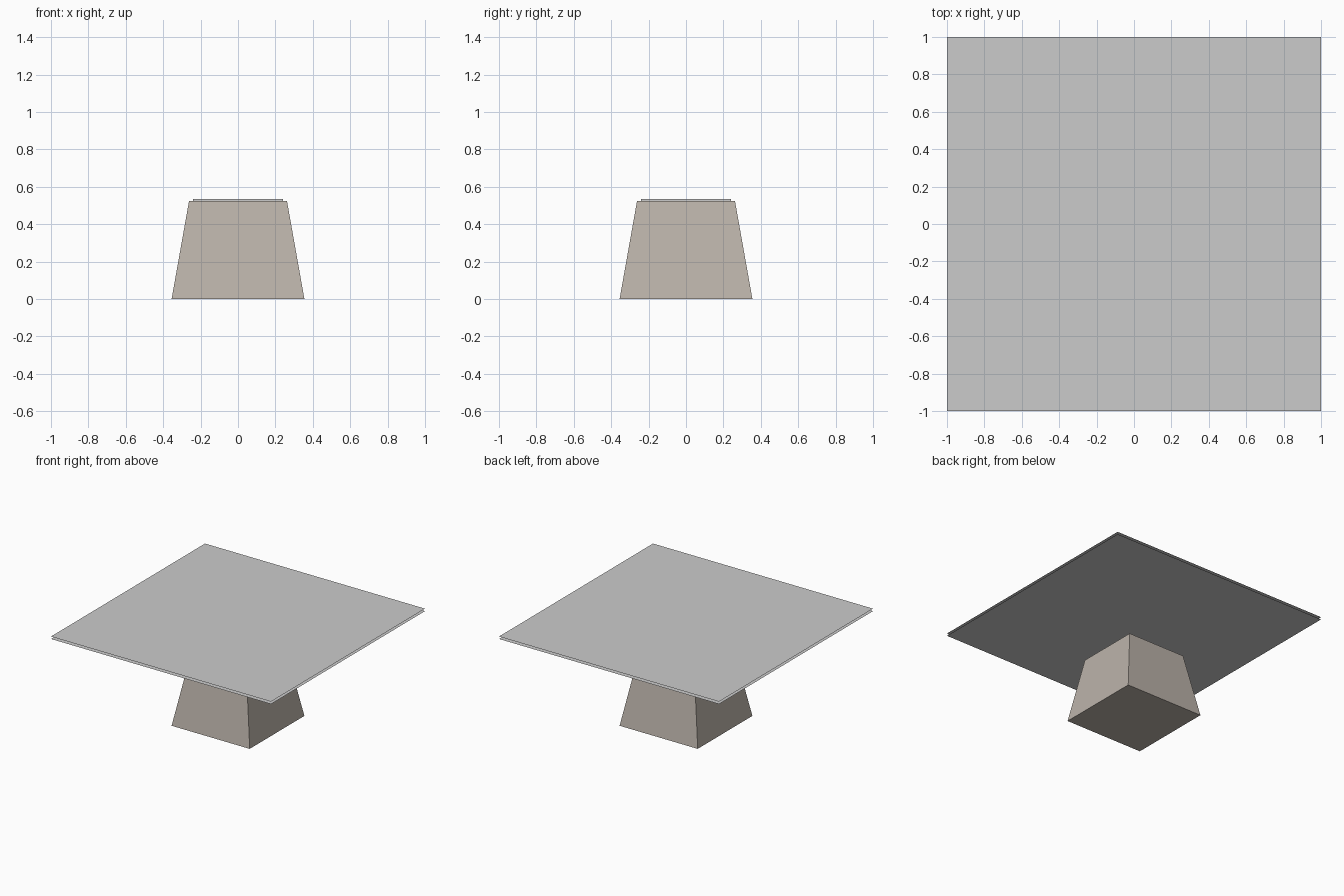
import bpy, bmesh

if "Cube" in bpy.data.objects:
    bpy.data.objects.remove(bpy.data.objects["Cube"])


def mesh_object(name, build, color=None):
    bm = bmesh.new()
    build(bm)
    bmesh.ops.recalc_face_normals(bm, faces=bm.faces)
    me = bpy.data.meshes.new(name)
    bm.to_mesh(me)
    bm.free()
    ob = bpy.data.objects.new(name, me)
    bpy.context.collection.objects.link(ob)
    if color:
        mat = bpy.data.materials.new(name + "_material")
        mat.diffuse_color = color
        mat.use_nodes = True
        mat.node_tree.nodes["Principled BSDF"].inputs["Base Color"].default_value = mat.diffuse_color
        me.materials.append(mat)
    return ob


def frustum(bottom, top, z0, z1):
    # Square block with different half widths at bottom and top
    def build(bm):
        rings = []
        for h, z in ((bottom, z0), (top, z1)):
            rings.append([bm.verts.new((sx * h, sy * h, z))
                          for sx, sy in ((-1, -1), (1, -1), (1, 1), (-1, 1))])
        for i in range(4):
            j = (i + 1) % 4
            bm.faces.new((rings[0][i], rings[0][j], rings[1][j], rings[1][i]))
        bm.faces.new(rings[0][::-1])
        bm.faces.new(rings[1])
    return build


def sheet(z, half=1.0):
    def build(bm):
        bmesh.ops.create_grid(bm, x_segments=1, y_segments=1, size=half)
        for v in bm.verts:
            v.co.z = z
    return build


STONE = (0.50, 0.45, 0.40, 1)

# Tapered pedestal and thin pad on top of it
mesh_object("pedestal", frustum(0.355, 0.262, 0.0, 0.523), STONE)
mesh_object("top_pad", frustum(0.24, 0.24, 0.523, 0.534))

# Open-sided table top: two thin surfaces floating above the pedestal
mesh_object("table_top_upper", sheet(0.807))
mesh_object("table_top_lower", sheet(0.787))
